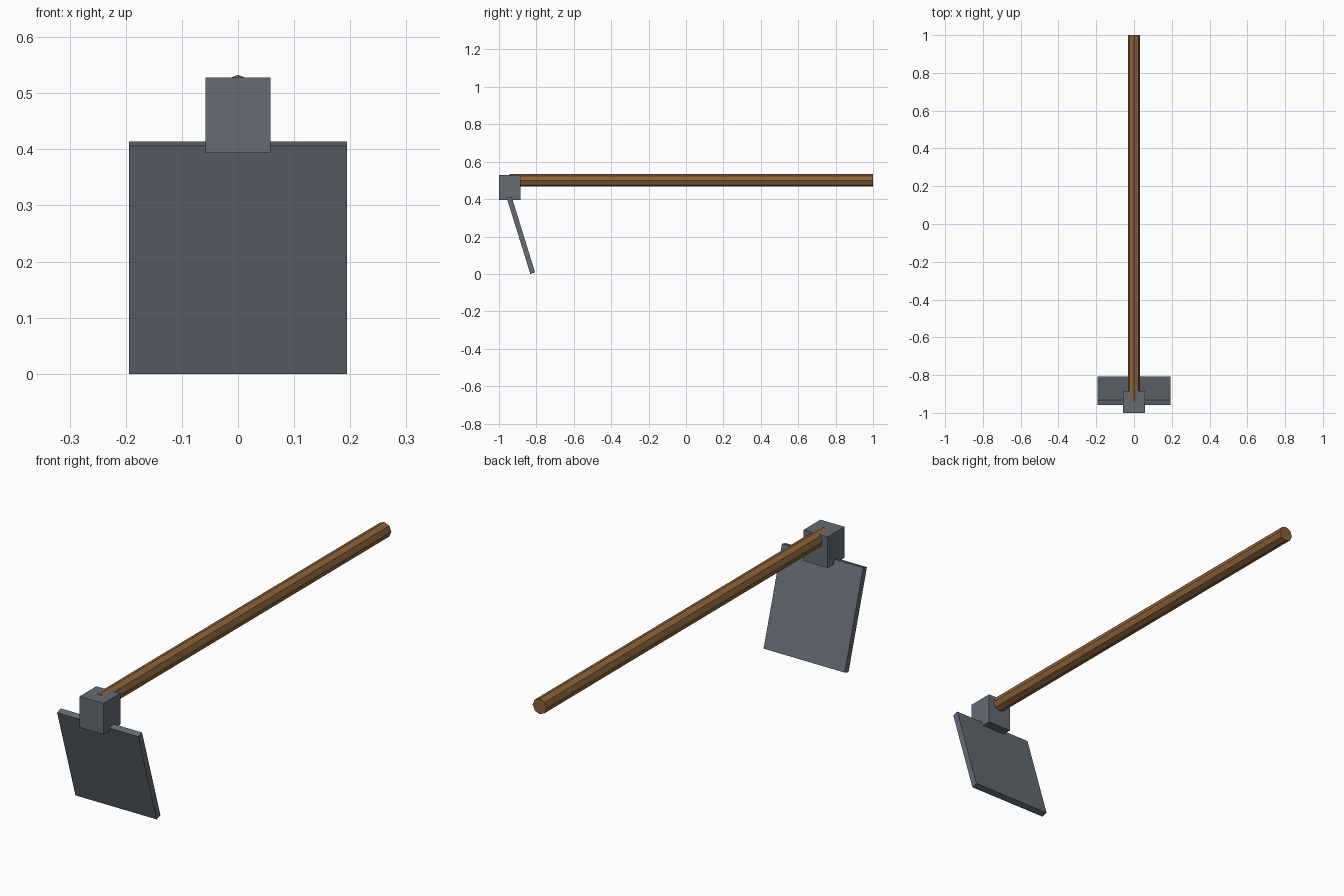
import bpy
from math import radians, pi

if "Cube" in bpy.data.objects:
    bpy.data.objects.remove(bpy.data.objects["Cube"])


def material(name, color):
    m = bpy.data.materials.new(name)
    m.diffuse_color = (*color, 1)
    m.use_nodes = True
    m.node_tree.nodes["Principled BSDF"].inputs["Base Color"].default_value = m.diffuse_color
    return m


steel = material("steel", (0.13, 0.15, 0.175))
wood = material("wood", (0.26, 0.125, 0.045))


def box(name, center, size, mat, tilt=0.0):
    bpy.ops.mesh.primitive_cube_add(size=1, location=center)
    o = bpy.context.object
    o.name = name
    o.scale = size
    o.rotation_euler.x = tilt
    o.data.materials.append(mat)
    return o


# Octagonal wooden handle along y, one corner pointing straight up
y0, y1 = -0.943, 1.0
bpy.ops.mesh.primitive_cylinder_add(
    vertices=8, radius=0.033, depth=y1 - y0,
    location=(0, (y0 + y1) / 2, 0.5), rotation=(pi / 2, 0, 0))
handle = bpy.context.object
handle.name = "handle"
handle.data.materials.append(wood)

# Block socket joining handle and blade
box("socket", (0, -0.9425, 0.461), (0.115, 0.115, 0.134), steel)

# Flat blade, leaning back towards the user at the bottom
box("blade", (0, -0.8825, 0.207), (0.388, 0.027, 0.425), steel, radians(17.2))
